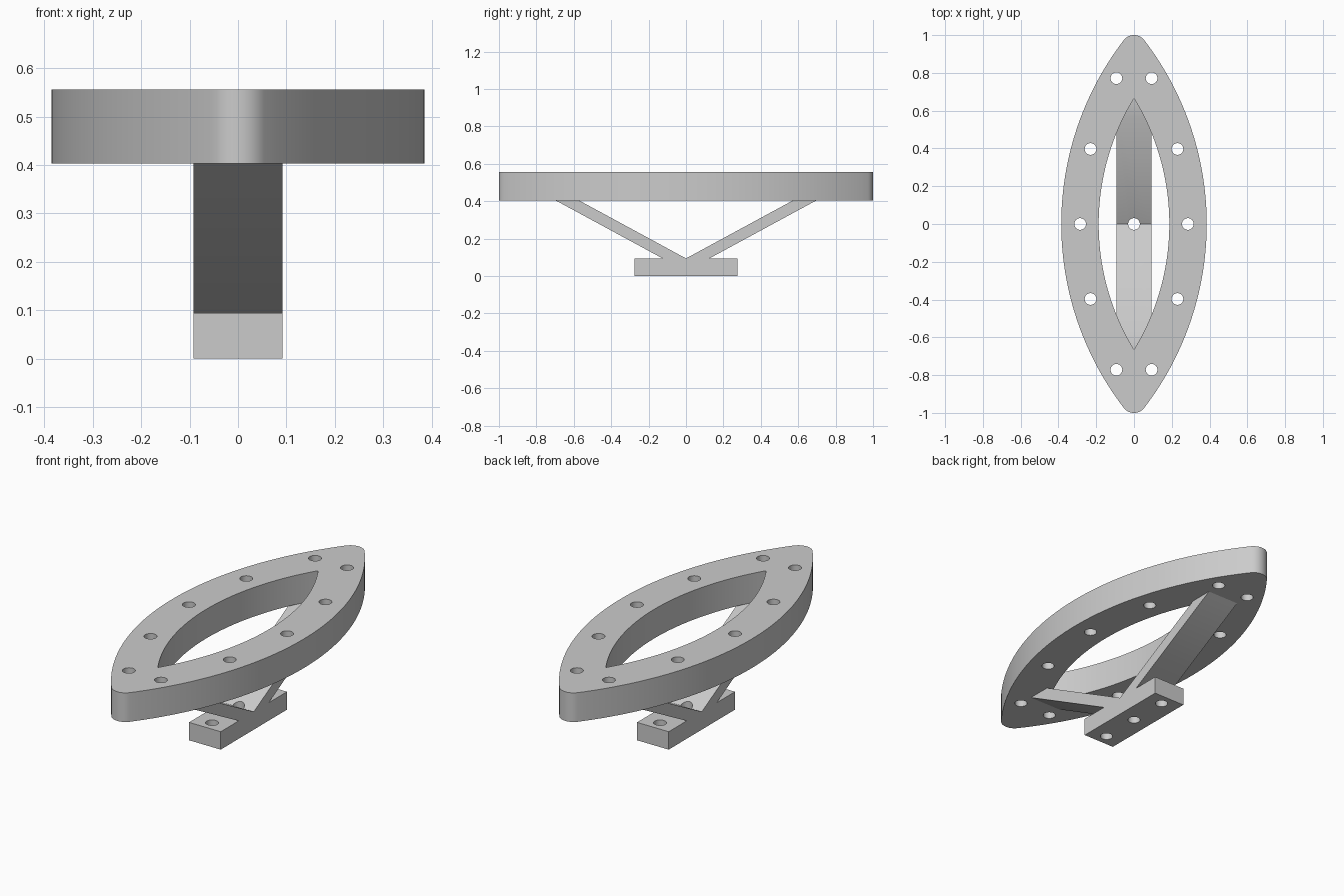
import bpy
import bmesh
from math import sin, cos, asin, atan2, pi, radians, sqrt

cube = bpy.data.objects.get("Cube")
if cube:
    bpy.data.objects.remove(cube, do_unlink=True)

grey = bpy.data.materials.new("light grey")
grey.use_nodes = True
grey.diffuse_color = (0.6, 0.6, 0.6, 1)
grey.node_tree.nodes["Principled BSDF"].inputs["Base Color"].default_value = (0.6, 0.6, 0.6, 1)

RING_LOW, RING_TOP = 0.403, 0.556
BASE_TOP = 0.094
HALF_W = 0.092
HOLE_R = 0.031


def prism(name, points, offset):
    """Extrude a closed outline of 3D points along an offset."""
    bm = bmesh.new()
    face = bm.faces.new([bm.verts.new(p) for p in points])
    moved = bmesh.ops.extrude_face_region(bm, geom=[face])["geom"]
    verts = [g for g in moved if isinstance(g, bmesh.types.BMVert)]
    bmesh.ops.translate(bm, verts=verts, vec=offset)
    bmesh.ops.recalc_face_normals(bm, faces=bm.faces)
    mesh = bpy.data.meshes.new(name)
    bm.to_mesh(mesh)
    bm.free()
    mesh.materials.append(grey)
    obj = bpy.data.objects.new(name, mesh)
    bpy.context.collection.objects.link(obj)
    return obj


def upright(name, outline, low, high):
    return prism(name, [(x, y, low) for x, y in outline], (0, 0, high - low))


def select(obj):
    bpy.ops.object.select_all(action="DESELECT")
    obj.select_set(True)
    bpy.context.view_layer.objects.active = obj


def cut(obj, cutter):
    cutter.hide_render = True
    mod = obj.modifiers.new("cut", "BOOLEAN")
    mod.operation = "DIFFERENCE"
    mod.solver = "EXACT"
    mod.object = cutter
    select(obj)
    bpy.ops.object.modifier_apply(modifier=mod.name)
    bpy.data.objects.remove(cutter, do_unlink=True)


def drill(obj, x, y, low, high):
    n = 32
    circle = [(x + HOLE_R * cos(2 * pi * i / n), y + HOLE_R * sin(2 * pi * i / n)) for i in range(n)]
    cut(obj, upright("hole_cutter", circle, low, high))


def lens(half_width, tip, nose=0.0, steps=48):
    """Pointed oval from two arcs; a nose radius rounds its tips."""
    radius = (half_width ** 2 + tip ** 2) / (2 * half_width)
    shift = radius - half_width
    if nose:
        centre = sqrt((radius - nose) ** 2 - shift ** 2)
        end = atan2(centre, shift)
    else:
        end = asin(tip / radius)
    side = []
    for i in range(steps + 1):
        a = -end + 2 * end * i / steps
        side.append((radius * cos(a) - shift, radius * sin(a)))
    if nose:
        for i in range(1, 12):
            a = end + (pi - 2 * end) * i / 12
            side.append((nose * cos(a), centre + nose * sin(a)))
    else:
        side.pop()
    return side + [(-x, -y) for x, y in side]


# Pointed oval ring with ten bolt holes
ring = upright("ring", lens(0.385, 1.04, 0.068), RING_LOW, RING_TOP)
cut(ring, upright("opening_cutter", lens(0.187, 0.665), 0.3, 0.7))
for sx in (-1, 1):
    drill(ring, sx * 0.285, 0, 0.3, 0.7)
    for sy in (-1, 1):
        drill(ring, sx * 0.23, sy * 0.397, 0.3, 0.7)
        drill(ring, sx * 0.093, sy * 0.772, 0.3, 0.7)

# Base block with three bolt holes
base = upright("base", [(-HALF_W, -0.275), (HALF_W, -0.275), (HALF_W, 0.275), (-HALF_W, 0.275)], 0, BASE_TOP)
for y in (-0.215, 0, 0.215):
    drill(base, 0, y, -0.1, 0.2)

# Slanted arms joining the base to the ring
arms = []
for side, s in (("front", -1), ("back", 1)):
    profile = [(0, BASE_TOP), (0.125, BASE_TOP), (0.695, RING_LOW), (0.57, RING_LOW)]
    arm = prism(side + "_arm", [(-HALF_W, s * y, z) for y, z in profile], (2 * HALF_W, 0, 0))
    drill(arm, 0, 0, 0, 0.3)
    arms.append(arm)

for obj in [ring, base] + arms:
    select(obj)
    bpy.ops.object.shade_smooth_by_angle(angle=radians(30))
